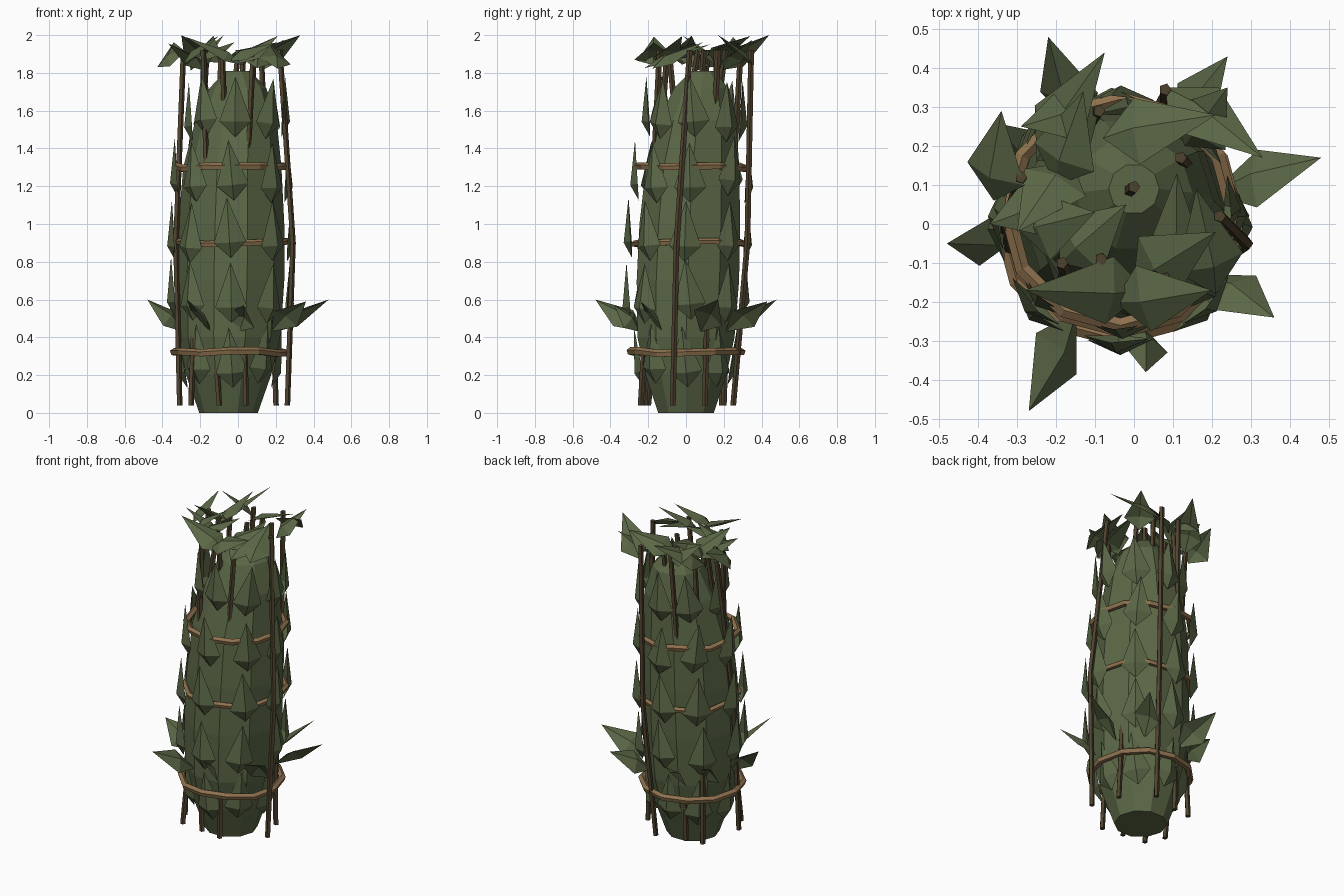
import bpy, bmesh, math, random
from mathutils import Vector

if "Cube" in bpy.data.objects:
    bpy.data.objects.remove(bpy.data.objects["Cube"])
random.seed(4)


def material(name, rgb):
    m = bpy.data.materials.new(name)
    m.diffuse_color = (*rgb, 1)
    m.use_nodes = True
    m.node_tree.nodes["Principled BSDF"].inputs["Base Color"].default_value = m.diffuse_color
    return m


GREEN = material("leaf green", (0.105, 0.137, 0.062))
BARK = material("dark bark", (0.078, 0.055, 0.027))
ROPE = material("rope brown", (0.270, 0.165, 0.076))


def finish(bm, name, mat):
    me = bpy.data.meshes.new(name)
    bm.to_mesh(me)
    bm.free()
    me.materials.append(mat)
    ob = bpy.data.objects.new(name, me)
    bpy.context.collection.objects.link(ob)
    return ob


def skin(bm, rings, closed=False):
    """Bridge a list of vertex rings, capping the ends unless closed."""
    n = len(rings[0])
    pairs = list(zip(rings, rings[1:])) + ([(rings[-1], rings[0])] if closed else [])
    for a, b in pairs:
        for i in range(n):
            j = (i + 1) % n
            bm.faces.new((a[i], a[j], b[j], b[i]))
    if not closed:
        bm.faces.new(rings[0][::-1])
        bm.faces.new(rings[-1])
    bmesh.ops.recalc_face_normals(bm, faces=bm.faces)


def leaf(bm, base, tip, up, width, fold, wide_at=0.3):
    """Kite-shaped leaf folded along a raised middle ridge."""
    base, tip, up = Vector(base), Vector(tip), Vector(up)
    d = tip - base
    side = d.cross(up).normalized()
    n = side.cross(d).normalized()
    mid = base + d * wide_at
    pts = [base, mid + side * width / 2, tip, mid - side * width / 2, mid + n * fold]
    b, r, t, l, m = [bm.verts.new(p) for p in pts]
    for f in ((b, r, m), (r, t, m), (t, l, m), (l, b, m)):
        bm.faces.new(f)


# body: leaning, faceted bundle; rows are (z, centre x, centre y, radius)
bm = bmesh.new()
rings = []
SIDES = 10
for z, cx, cy, r in [(0, -.05, 0, .155), (.2, -.05, 0, .225), (.4, -.045, 0, .27),
                     (.7, -.04, .01, .285), (1.0, -.035, .02, .28), (1.3, -.03, .035, .26),
                     (1.55, -.01, .06, .215), (1.72, 0, .08, .15), (1.81, 0, .09, .065)]:
    rings.append([bm.verts.new((cx + r * math.cos(math.tau * i / SIDES),
                                cy + r * math.sin(math.tau * i / SIDES), z))
                  for i in range(SIDES)])
skin(bm, rings)
finish(bm, "leafy_body", GREEN)

# upright scale leaves in five rows of eight
bm = bmesh.new()
for z, cx, cy, r0, r1 in [(.14, -.045, 0, .22, .275), (.49, -.04, 0, .29, .315),
                          (.81, -.035, .01, .295, .315), (1.13, -.035, .03, .28, .30),
                          (1.45, -.005, .045, .235, .255)]:
    for k in range(8):
        a = math.tau * k / 8 + random.uniform(-.05, .05)
        o = Vector((math.cos(a), math.sin(a), 0))
        side = Vector((-o.y, o.x, 0)) * random.uniform(-.02, .02)
        c = Vector((cx, cy, z + random.uniform(-.02, .02)))
        leaf(bm, c + o * r0 - side, c + o * r1 + side + Vector((0, 0, .32)), o, .17, .04, .26)
finish(bm, "scale_leaves", GREEN)

# flared leaves around the lower part, placed by their tips and rolled sideways
bm = bmesh.new()
for x, y, z in [(-.48, -.05, .6), (-.27, -.48, .6), (.03, -.38, .57), (.36, -.24, .59),
                (.48, .17, .6), (.24, .43, .59), (-.22, .48, .6), (-.36, .26, .57)]:
    o = Vector((x + .04, y, 0)).normalized()
    roll = Vector((-o.y * .6, o.x * .6, 1))
    leaf(bm, Vector((-.04, 0, .43)) + o * .25, (x, y, z), roll, .17, .03, .42)
finish(bm, "flared_leaves", GREEN)

# crown leaves swirling around the top: (base xy), (tip xy)
bm = bmesh.new()
for i, (b, t) in enumerate([((-.36, .06), (-.34, .29)), ((-.25, .16), (-.075, .44)),
                            ((.08, .35), (.33, .17)), ((-.08, .22), (.21, .28)),
                            ((.03, -.17), (-.28, -.17)), ((.1, -.22), (.11, .13)),
                            ((.21, -.18), (.16, .09)), ((-.19, -.1), (-.02, .05)),
                            ((-.18, .06), (-.37, .0)), ((-.29, -.02), (-.1, .03)),
                            ((-.16, .16), (-.3, -.02)), ((.0, -.14), (.21, -.02)),
                            ((-.09, .29), (-.29, .25)), ((.13, .2), (.24, .35)),
                            ((-.05, -.2), (.2, -.17)), ((-.2, .1), (-.13, .34))]):
    tip_z = 2.0 if i in (1, 2) else random.uniform(1.95, 2.0)
    roll = Vector((b[0] * 1.5, b[1] * 1.5, 1))
    leaf(bm, (*b, random.uniform(1.81, 1.87)), (*t, tip_z), roll, .18, .03)
finish(bm, "crown_leaves", GREEN)


def stem(points, radius=.016, sides=5):
    bm = bmesh.new()
    rings = [[bm.verts.new((x + radius * math.cos(math.tau * i / sides),
                            y + radius * math.sin(math.tau * i / sides), z))
              for i in range(sides)] for x, y, z in points]
    skin(bm, rings)
    finish(bm, "woody_stem", BARK)


# stems: bottom, middle and top xy; most sink into the body halfway up
for b, m, t in [((.26, -.07), (.29, -.05), (.22, .02)), ((.20, .10), (.17, .12), (.12, .17)),
                ((.04, .25), (.08, .325), (.08, .345)), ((-.14, .2), (-.13, .23), (-.09, .29)),
                ((-.25, .19), (-.23, .16), (-.165, .16)), ((-.31, -.09), (-.33, -.01), (-.29, .12)),
                ((-.25, -.2), (-.22, -.11), (-.18, .065)), ((-.1, -.22), (-.16, -.17), (-.185, -.1)),
                ((.04, -.24), (.03, -.19), (.08, -.14))]:
    stem([(*b, .04), (*m, .9), (*t, 1.92)])
# short stems poking out of the top
for b, t in [((-.04, .06), (0, .095)), ((.0, .15), (.03, .21)), ((-.07, -.05), (-.085, -.09))]:
    stem([(*b, 1.5), (*t, 1.92)])

# rope bands
for z, cx, cy, R, r in [(.32, -.045, 0, .295, .021), (.9, -.03, .02, .295, .018),
                        (1.3, -.035, .03, .29, .02)]:
    bm = bmesh.new()
    rings = []
    for k in range(12):
        a = math.tau * k / 12
        dz = random.uniform(-.008, .008)
        rings.append([])
        for j in range(5):
            p = math.tau * j / 5 + math.pi / 10
            q = R + r * math.cos(p)
            rings[-1].append(bm.verts.new((cx + q * math.cos(a), cy + q * math.sin(a),
                                           z + dz + r * math.sin(p))))
    skin(bm, rings, True)
    finish(bm, "rope_band", ROPE)
